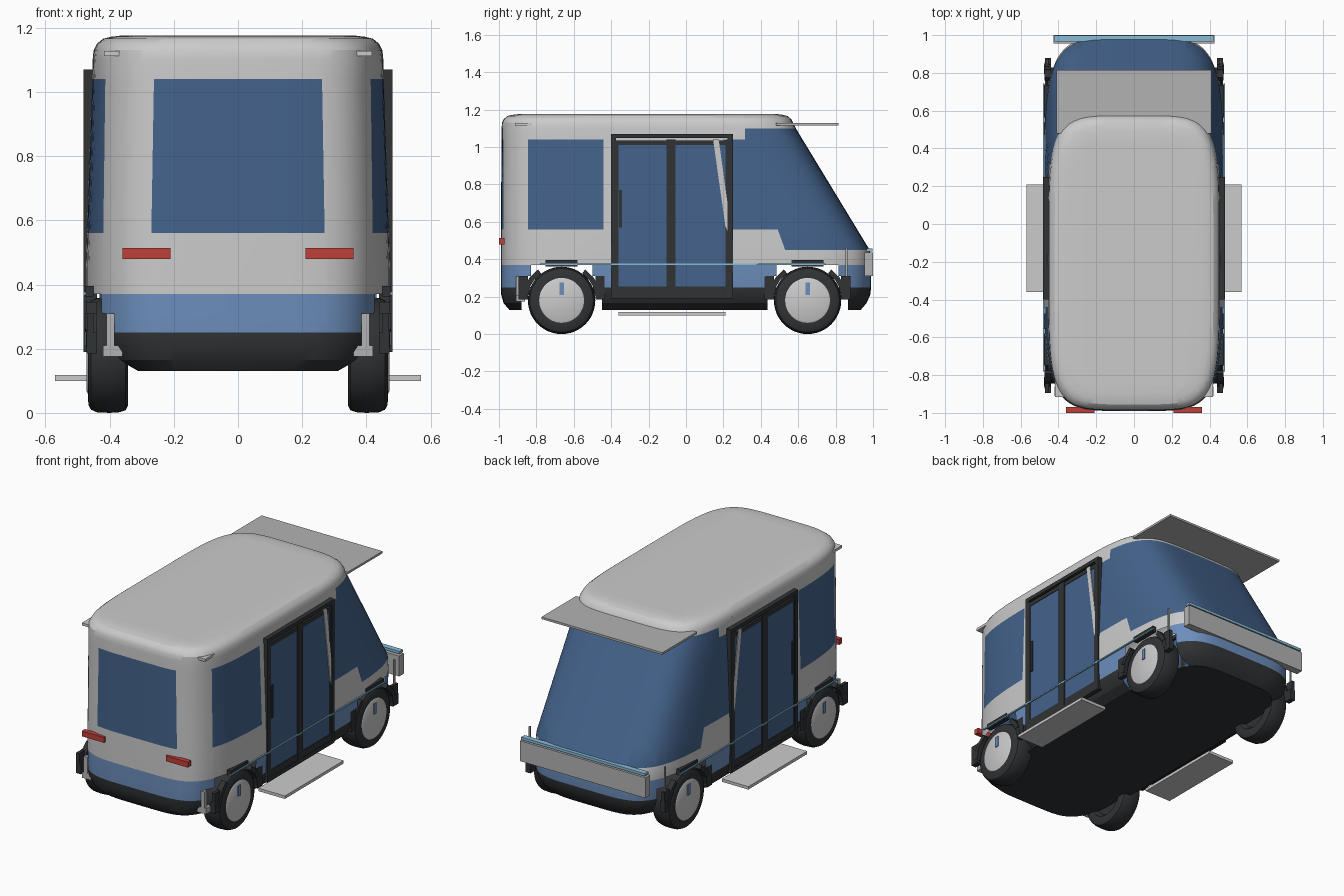
import bpy, bmesh, math
from mathutils import Vector

if "Cube" in bpy.data.objects:
    bpy.data.objects.remove(bpy.data.objects["Cube"])


def mat(name, r, g, b):
    m = bpy.data.materials.new(name)
    m.diffuse_color = (r, g, b, 1)
    m.use_nodes = True
    m.node_tree.nodes["Principled BSDF"].inputs["Base Color"].default_value = m.diffuse_color
    return m


WHITE = mat("white_paint", .88, .88, .89)
HUB = mat("hub_grey", .66, .66, .67)
BLUE = mat("blue_paint", .15, .27, .50)
GLASS = mat("tinted_glass", .058, .125, .262)
DARK = mat("dark_trim", .03, .032, .035)
GREY = mat("mid_grey", .45, .45, .45)
RED = mat("red_lamp", .52, .05, .04)
SKY = mat("light_blue_trim", .25, .5, .7)


def finish(name, bm, mats, angle=None):
    bmesh.ops.recalc_face_normals(bm, faces=bm.faces)
    me = bpy.data.meshes.new(name)
    bm.to_mesh(me)
    bm.free()
    for m in mats:
        me.materials.append(m)
    o = bpy.data.objects.new(name, me)
    bpy.context.collection.objects.link(o)
    if angle:
        bpy.ops.object.select_all(action='DESELECT')
        o.select_set(True)
        bpy.context.view_layer.objects.active = o
        bpy.ops.object.shade_smooth_by_angle(angle=math.radians(angle))
    return o


def box(name, x, y, z, m):
    bm = bmesh.new()
    bmesh.ops.create_cube(bm, size=1)
    for v in bm.verts:
        for i, (a, b) in enumerate((x, y, z)):
            v.co[i] = (a + b) / 2 + v.co[i] * (b - a)
    return finish(name, bm, [m])


def pair(name, x, y, z, m):
    # the same box on the right and left side
    box(name + "_right", x, y, z, m)
    box(name + "_left", (-x[1], -x[0]), y, z, m)


def lathe_x(name, profile, y, z, side, mats, n=48):
    # revolve (x, radius) points around a crosswise axle
    bm = bmesh.new()
    rings = [[bm.verts.new((side * x, y + r * math.cos(k * math.tau / n),
                            z + r * math.sin(k * math.tau / n))) for k in range(n)]
             for x, r in profile]
    for a, b in zip(rings, rings[1:]):
        for k in range(n):
            bm.faces.new((a[k], a[(k + 1) % n], b[(k + 1) % n], b[k]))
    bm.faces.new(rings[0])
    bm.faces.new(rings[-1])
    return finish(name, bm, mats, 35)


# body shell: superellipse rings (z, half width, rear y, nose y)
RINGS = [(.13, .39, -.945, .935), (.165, .44, -.975, .965), (.21, .465, -.988, .985),
         (.25, .47, -.99, .99), (.37, .475, -.99, .99), (.45, .475, -.99, .982),
         (1.10, .453, -.986, .587), (1.13, .45, -.984, .572), (1.15, .44, -.974, .562),
         (1.166, .42, -.955, .543), (1.172, .395, -.93, .52), (1.176, .36, -.895, .49)]
N = 96
WHEEL_Y = (-.665, .65)


def sup(c):
    return math.copysign(abs(c) ** .4, c) if abs(c) > 1e-9 else 0


bm = bmesh.new()
rings = []
for z, w, y0, y1 in RINGS:
    rings.append([bm.verts.new((w * sup(math.cos(k * math.tau / N)),
                                (y0 + y1) / 2 + (y1 - y0) / 2 * sup(math.sin(k * math.tau / N)), z))
                  for k in range(N)])
for a, b in zip(rings, rings[1:]):
    for k in range(N):
        bm.faces.new((a[k], a[(k + 1) % N], b[(k + 1) % N], b[k]))
bm.faces.new(rings[0])
bm.faces.new(rings[-1])
# cut lines for the painted areas, windows and wheel openings
SLANT = Vector((0, .11, .04))
SLANT_AT = Vector((0, .51, .505))
cuts = [((0, 0, z), (0, 0, 1)) for z in (.31, .56, 1.04)]
cuts += [((0, y, 0), (0, 1, 0)) for y in (-.845, -.44, .2, .315)]
cuts += [((0, y + d, 0), (0, 1, 0)) for y in WHEEL_Y for d in (-.215, -.165, .165, .215)]
cuts += [((s * .27, 0, .56), (1, 0, s * .017)) for s in (1, -1)] + [(SLANT_AT, SLANT)]
for co, no in cuts:
    bmesh.ops.bisect_plane(bm, geom=bm.verts[:] + bm.edges[:] + bm.faces[:],
                           dist=1e-5, plane_co=co, plane_no=no)
opening = []
for f in bm.faces:
    x, y, z = c = f.calc_center_median()
    i = 3 if z < .25 else 1 if z < .37 else 0
    rear_glass = y < -.845 and abs(x) < .27 - (z - .56) * .017
    if .56 < z < 1.04 and (y > .2 or -.845 < y < -.44 or rear_glass):
        i = 2
    if (1.04 < z < 1.10 and y > .315) or (.45 < z < .56 and (c - SLANT_AT).dot(SLANT) > 0):
        i = 2
    f.material_index = i
    dy = min(abs(y - w) for w in WHEEL_Y)
    if abs(x) > .3 and .131 < z < .37 and dy < (.165 if z > .31 else .215):
        opening.append(f)
bmesh.ops.delete(bm, geom=opening, context='FACES')
finish("body_shell", bm, [WHITE, BLUE, GLASS, DARK], 25)

# wheels, hub discs and stepped fenders
for y, end in zip(WHEEL_Y, ("rear", "nose")):
    for s, side in ((1, "right"), (-1, "left")):
        tag = end + "_" + side
        lathe_x("tyre_" + tag, [(.37, .10), (.345, .12), (.342, .155), (.35, .172), (.37, .178),
                                (.40, .18), (.44, .178), (.458, .17), (.466, .155), (.468, .122)],
                y, .18, s, [DARK])
        lathe_x("hub_" + tag, [(.44, .12), (.468, .12), (.472, .112)], y, .18, s, [HUB])
        # fender arch blocks, low at both ends of the wheel
        bm = bmesh.new()
        for k in (0, 1, 2, 8, 9, 10):
            a0, a1 = (math.radians(8 + 164 * (k + d) / 11) for d in (0, 1))
            w = .003 * (k % 2)
            q = [(r + w, a) for a in (a0, a1) for r in (.181, .208)]
            v = [bm.verts.new((s * x, y + r * math.cos(a), .18 + r * math.sin(a)))
                 for x in (.44, .474 + w) for r, a in q]
            for f in ((0, 1, 3, 2), (4, 5, 7, 6), (0, 1, 5, 4), (2, 3, 7, 6), (0, 2, 6, 4), (1, 3, 7, 5)):
                bm.faces.new([v[i] for i in f])
        finish("fender_" + tag, bm, [DARK])
    pair("hub_marker_" + end, (.465, .477), (y - .012, y + .012), (.21, .275), BLUE)
    pair("fender_cap_" + end, (.45, .476), (y - .085, y + .085), (.362, .395), DARK)
    for d in (-1, 1):
        ya = y + d * .205
        pair("fender_foot_" + end, (.44, .472), (ya - .025, ya + .025), (.185, .25), DARK)
        pair("fender_post_" + end, (.45, .471), (ya - .025, ya + .025), (.25, .31), DARK)

# rear corner brackets
pair("corner_bracket", (.36, .42), (-.91, -.86), (.175, .21), GREY)
pair("corner_bracket_post", (.385, .41), (-.91, -.885), (.21, .31), GREY)

# sliding doors: frame, leaves, glass, handle, step
bars = [((-.40, -.375), (.19, 1.07)), ((.222, .25), (.19, 1.07)), ((-.105, -.055), (.215, 1.04)),
        ((-.40, .25), (1.047, 1.07)), ((-.40, .25), (.19, .215))]
for y, z in bars:
    pair("door_frame", (.44, .481), y, z, DARK)
for y0, y1 in ((-.375, -.09), (-.07, .222)):
    pair("door_glass", (.44, .475), (y0, y1), (.215, 1.03), GLASS)
    pair("door_rail", (.44, .478), (y0, y1), (1.01, 1.035), DARK)
    pair("door_rail", (.44, .478), (y0, y1), (.215, .255), DARK)
pair("door_edge", (.44, .478), (-.375, -.362), (.215, 1.03), DARK)
pair("door_edge", (.44, .478), (.21, .222), (.215, 1.03), DARK)
pair("door_handle", (.472, .481), (-.357, -.342), (.57, .77), DARK)
pair("door_step", (.39, .57), (-.36, .21), (.10, .118), HUB)
for s in (1, -1):
    bm = bmesh.new()
    for x in (.46, .479):
        bm.faces.new([bm.verts.new((s * x, y, z)) for y, z in
                      ((.145, 1.04), (.175, 1.04), (.222, .70), (.222, .55), (.21, .58))])
    bmesh.ops.bridge_loops(bm, edges=bm.edges[:])
    finish("door_pillar_sliver", bm, [WHITE])

# trim: side rails, visor, bumper, lamps
pair("side_rail", (.474, .482), (-.78, .745), (.368, .376), SKY)
pair("nose_rod", (.455, .463), (.853, .863), (.29, .46), GREY)
pair("roof_corner_lamp", (.365, .418), (-.915, -.81), (1.112, 1.128), WHITE)
pair("tail_lamp", (.21, .36), (-1.0, -.97), (.48, .513), RED)
box("nose_visor", (-.41, .41), (.48, .815), (1.115, 1.128), GREY)
box("nose_bumper", (-.425, .425), (.955, 1.0), (.31, .435), GREY)
box("bumper_light_strip", (-.42, .42), (.965, .998), (.442, .458), SKY)
